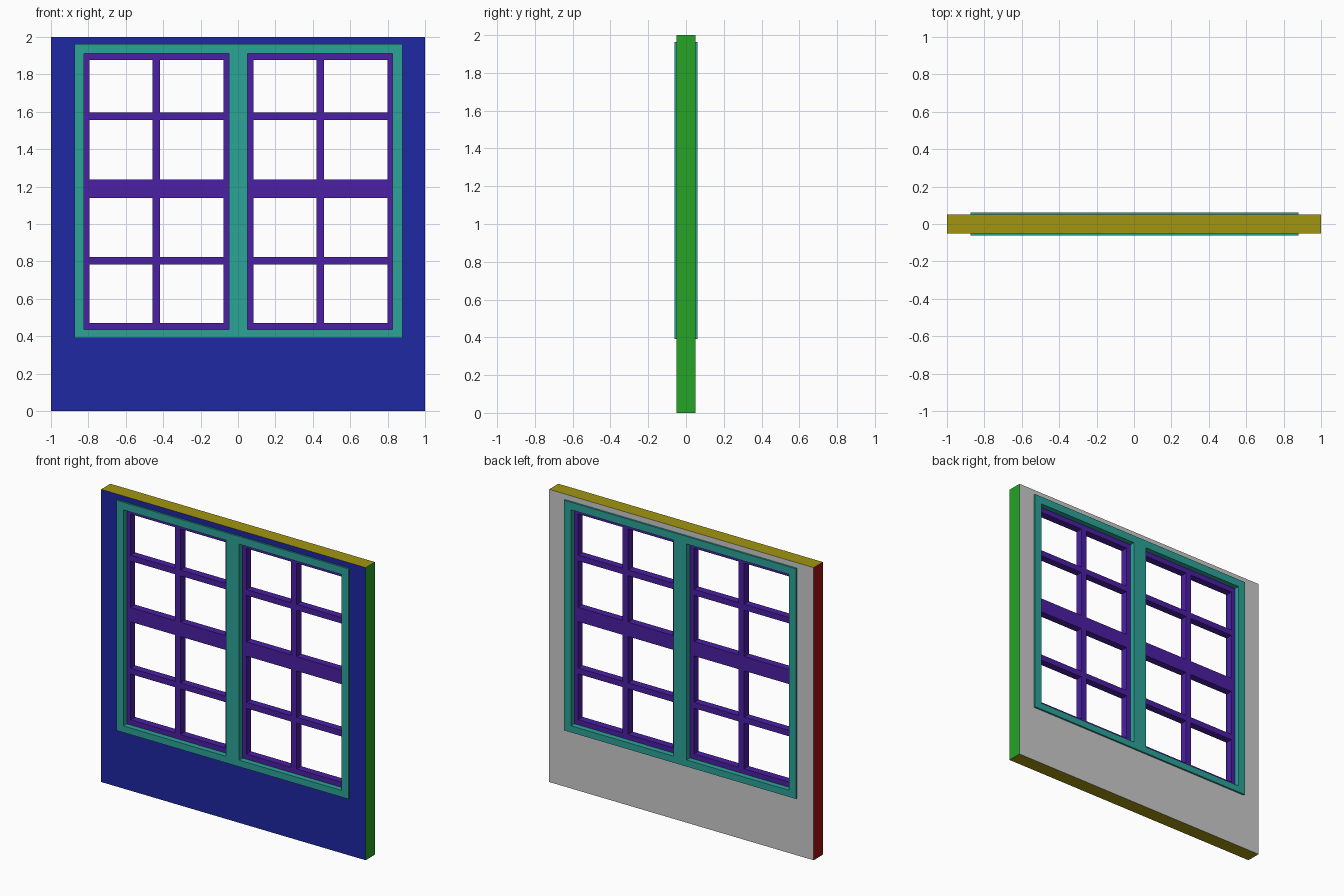
import bpy, bmesh, math

if "Cube" in bpy.data.objects:
    bpy.data.objects.remove(bpy.data.objects["Cube"])


def material(name, rgb):
    m = bpy.data.materials.new(name)
    m.diffuse_color = (*rgb, 1)
    m.use_nodes = True
    m.node_tree.nodes["Principled BSDF"].inputs["Base Color"].default_value = m.diffuse_color
    return m


def lattice(name, xs, zs, depth, mats):
    """Slab of bars and openings: strips alternate bar, gap, bar along x and z."""
    bm = bmesh.new()
    grid = [[bm.verts.new((x, -depth / 2, z)) for z in zs] for x in xs]
    for i in range(len(xs) - 1):
        for j in range(len(zs) - 1):
            if i % 2 and j % 2:
                continue
            bm.faces.new((grid[i][j], grid[i + 1][j], grid[i + 1][j + 1], grid[i][j + 1]))
    ext = bmesh.ops.extrude_face_region(bm, geom=bm.faces[:], use_keep_orig=True)
    moved = [g for g in ext["geom"] if isinstance(g, bmesh.types.BMVert)]
    bmesh.ops.translate(bm, verts=moved, vec=(0, depth, 0))
    bmesh.ops.recalc_face_normals(bm, faces=bm.faces[:])
    me = bpy.data.meshes.new(name)
    bm.to_mesh(me)
    bm.free()
    for m in mats:
        me.materials.append(m)
    ob = bpy.data.objects.new(name, me)
    bpy.context.collection.objects.link(ob)
    return ob


teal = material("frame_teal", (0.025, 0.37, 0.31))
purple = material("sash_purple", (0.07, 0.014, 0.37))
wall_mats = [
    material("wall_grey", (0.52, 0.52, 0.52)),
    material("wall_blue", (0.014, 0.021, 0.365)),
    material("wall_green", (0.019, 0.37, 0.019)),
    material("wall_red", (0.37, 0.005, 0.005)),
    material("wall_olive", (0.365, 0.3, 0.005)),
]

# Wall panel with one large opening, a different colour on each side
wall = lattice("wall", [-1, -0.875, 0.879, 1], [0, 0.39, 1.963, 2], 0.1, wall_mats)
for p in wall.data.polygons:
    n, c = p.normal, p.center
    if n.y < -0.5:
        p.material_index = 1
    elif abs(c.x) > 0.99 and abs(n.x) > 0.5:
        p.material_index = 2 if n.x > 0 else 3
    elif abs(n.z) > 0.5 and (c.z < 0.01 or c.z > 1.99):
        p.material_index = 4

# Window frame with central mullion, slightly proud of the wall
frame = lattice("window_frame", [-0.877, -0.825, -0.05, 0.05, 0.825, 0.877],
                [0.39, 0.435, 1.911, 1.963], 0.124, [teal])

# Sash with glazing bars and meeting rail, mirrored to the other bay
sash = lattice("window_sashes", [-0.825, -0.797, -0.459, -0.418, -0.08, -0.05],
               [0.435, 0.47, 0.783, 0.823, 1.14, 1.238, 1.555, 1.595, 1.876, 1.911],
               0.05, [purple])
mirror = sash.modifiers.new("Mirror", "MIRROR")
mirror.use_axis[0] = True
mirror.use_mirror_merge = False

# The window sits a hair to the right of the wall's centre
for ob in (frame, sash):
    ob.location.x = 0.002
